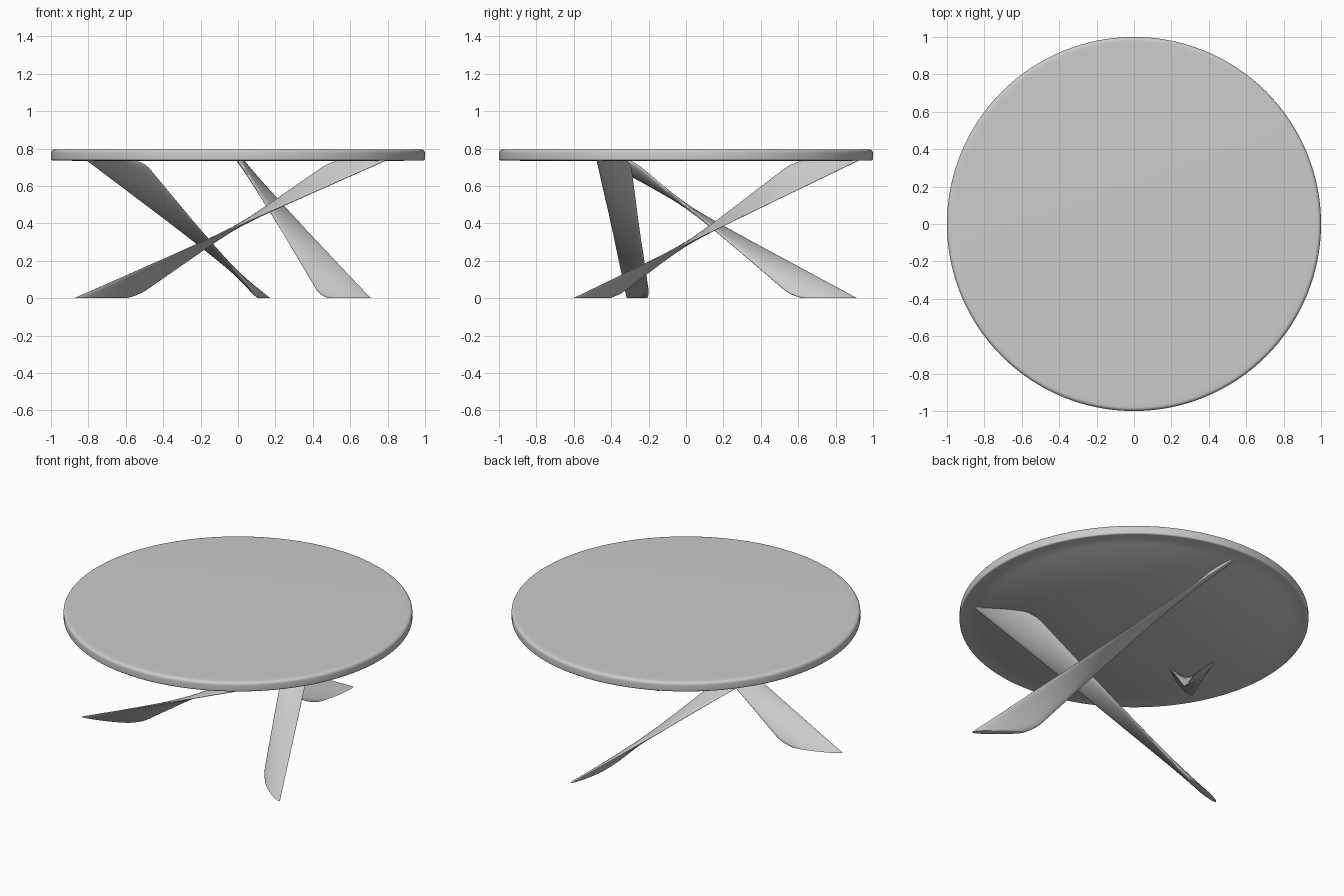
import bpy, bmesh
from math import sin, cos, pi, radians
from mathutils import Vector

if "Cube" in bpy.data.objects:
    bpy.data.objects.remove(bpy.data.objects["Cube"])

TOP_Z = 0.738          # where the legs meet the underside
FOOT_ANGLE = 199.7     # polar angle of the first foot, degrees
SWEEP = 129.5          # angle from a foot to the top of the same leg


def loft(name, rings, angle):
    """Skin a list of closed rings and cap both ends."""
    bm = bmesh.new()
    rows = [[bm.verts.new(p) for p in ring] for ring in rings]
    n = len(rows[0])
    for a, b in zip(rows, rows[1:]):
        for i in range(n):
            j = (i + 1) % n
            bm.faces.new((a[i], a[j], b[j], b[i]))
    bm.faces.new(rows[0][::-1])
    bm.faces.new(rows[-1])
    bmesh.ops.recalc_face_normals(bm, faces=bm.faces)
    mesh = bpy.data.meshes.new(name)
    bm.to_mesh(mesh)
    bm.free()
    obj = bpy.data.objects.new(name, mesh)
    bpy.context.collection.objects.link(obj)
    bpy.ops.object.select_all(action='DESELECT')
    obj.select_set(True)
    bpy.context.view_layer.objects.active = obj
    bpy.ops.object.shade_smooth_by_angle(angle=radians(angle))
    return obj


# Round table top: lathed profile with softened rims
def arc(r, z, rad, a0, a1, steps=6):
    for k in range(steps + 1):
        a = radians(a0 + (a1 - a0) * k / steps)
        yield (r + rad * cos(a), z + rad * sin(a))


profile = [(0.885, 0.733), (0.89, 0.736)]
profile += arc(0.99, 0.746, 0.01, -90, 0)
profile += arc(0.98, 0.775, 0.02, 0, 90)
profile.append((0.95, 0.7955))
SEGS = 128
loft("table_top",
     [[(r * cos(2 * pi * i / SEGS), r * sin(2 * pi * i / SEGS), z)
       for i in range(SEGS)] for r, z in profile], 40)


# Twisted blade legs: straight inner and outer edges, radial section at each height
def blade_leg(name, turn):
    a0, a1 = radians(turn), radians(turn + SWEEP)
    foot = Vector((cos(a0), sin(a0), 0))
    head = Vector((cos(a1), sin(a1), 0))
    near_end = [0, 0.003, 0.008, 0.015, 0.025, 0.04]
    heights = near_end + [0.04 + (TOP_Z - 0.08) * k / 28 for k in range(1, 28)]
    heights += [TOP_Z - z for z in reversed(near_end)]
    rings = []
    for z in heights:
        t = z / TOP_Z
        line = foot.lerp(head, t)
        radial = line.normalized()
        side = Vector((-radial.y, radial.x, 0))
        # the inner corner is rounded off at both ends
        end = min(z, TOP_Z - z)
        inner = 0.585 + 0.045 * max(0, 1 - end / 0.04) ** 2
        outer = 0.93
        mid = (inner + outer) / 2 * line
        half = (outer - inner) / 2 * line.length
        rings.append([mid + radial * half * cos(a) + side * 0.022 * sin(a)
                      + Vector((0, 0, z))
                      for a in (2 * pi * i / 32 for i in range(32))])
    return loft(name, rings, 50)


for i, label in enumerate(("left", "front_right", "back")):
    blade_leg(label + "_leg", FOOT_ANGLE + 120 * i)
